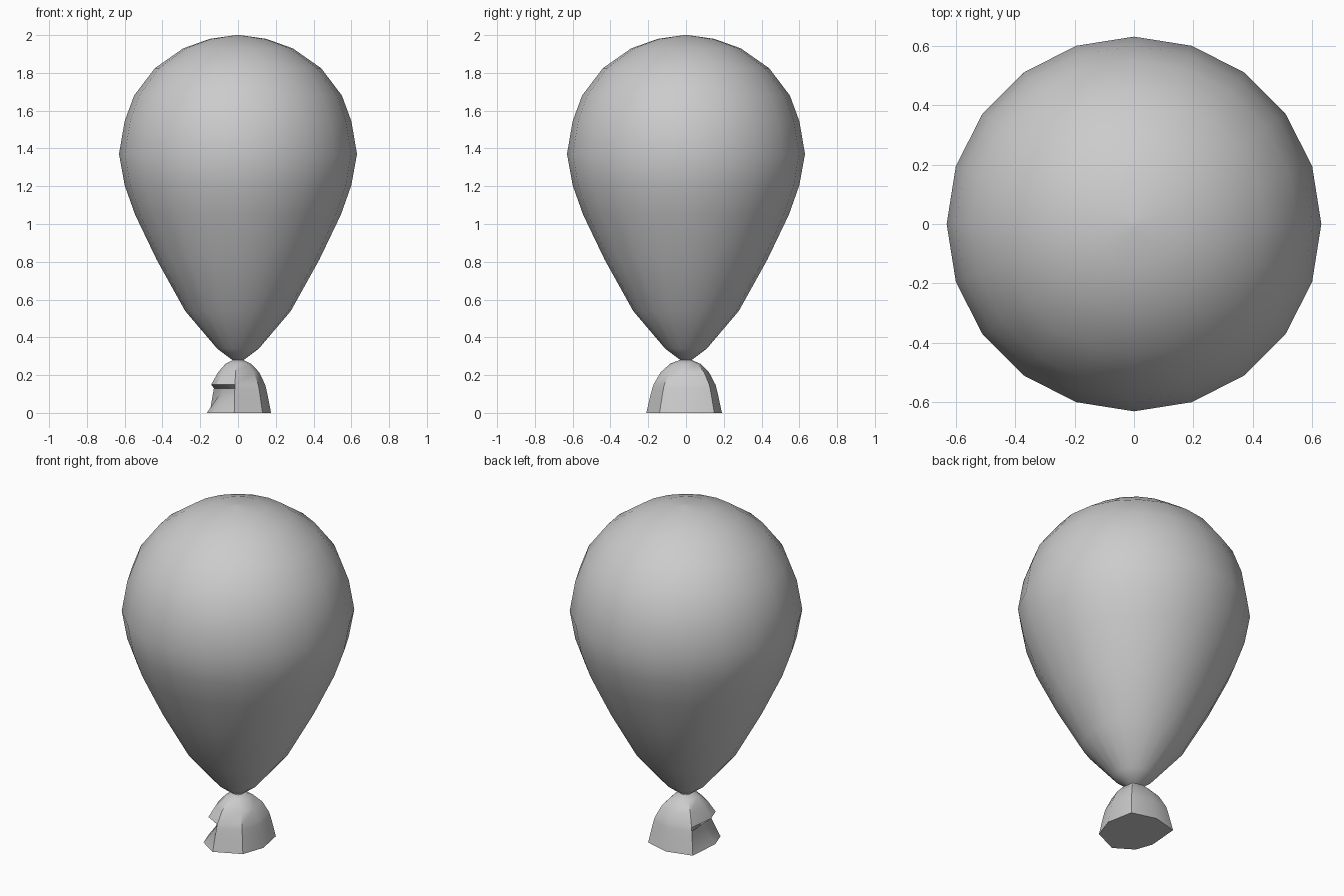
import bpy, bmesh
from math import cos, sin, tau

if "Cube" in bpy.data.objects:
    bpy.data.objects.remove(bpy.data.objects["Cube"])


def loft(name, rings, angle):
    """Skin a stack of equal-length rings and cap both ends."""
    bm = bmesh.new()
    loops = [[bm.verts.new(p) for p in ring] for ring in rings]
    n = len(loops[0])
    for a, b in zip(loops, loops[1:]):
        for i in range(n):
            j = (i + 1) % n
            bm.faces.new((a[i], a[j], b[j], b[i]))
    bm.faces.new(loops[0][::-1])
    bm.faces.new(loops[-1])
    bmesh.ops.recalc_face_normals(bm, faces=bm.faces)
    mesh = bpy.data.meshes.new(name)
    bm.to_mesh(mesh)
    bm.free()
    obj = bpy.data.objects.new(name, mesh)
    bpy.context.collection.objects.link(obj)
    bpy.ops.object.select_all(action='DESELECT')
    obj.select_set(True)
    bpy.context.view_layer.objects.active = obj
    bpy.ops.object.shade_smooth_by_angle(angle=angle)
    return obj


# Balloon body: 20-sided teardrop, tapered below a round dome
profile = [(0.03, 0.28), (0.11, 0.34), (0.28, 0.54), (0.43, 0.81),
           (0.545, 1.05), (0.60, 1.205), (0.63, 1.37), (0.60, 1.545),
           (0.55, 1.68), (0.44, 1.825), (0.29, 1.93), (0.15, 1.98), (0.01, 2.0)]
loft("balloon_body",
     [[(r * cos(tau * i / 20), r * sin(tau * i / 20), z) for i in range(20)]
      for r, z in profile], 1.0)

# Flared neck: uneven eight-sided skirt with a flat base
base = [(.175, -.01), (.145, .15), (0, .19), (-.15, .15),
        (-.165, -.04), (-.13, -.14), (-.02, -.21), (.13, -.14)]
# height, scale, scale of the pinched side
levels = [(0, 1, 1), (.09, .90, .62), (.13, .85, .62), (.15, .82, .86),
          (.215, .64, .64), (.26, .40, .40), (.28, .16, .16)]
loft("balloon_neck",
     [[(x * (d if i in (4, 5) else s), y * (d if i in (4, 5) else s), z)
       for i, (x, y) in enumerate(base)] for z, s, d in levels], 0.6)
